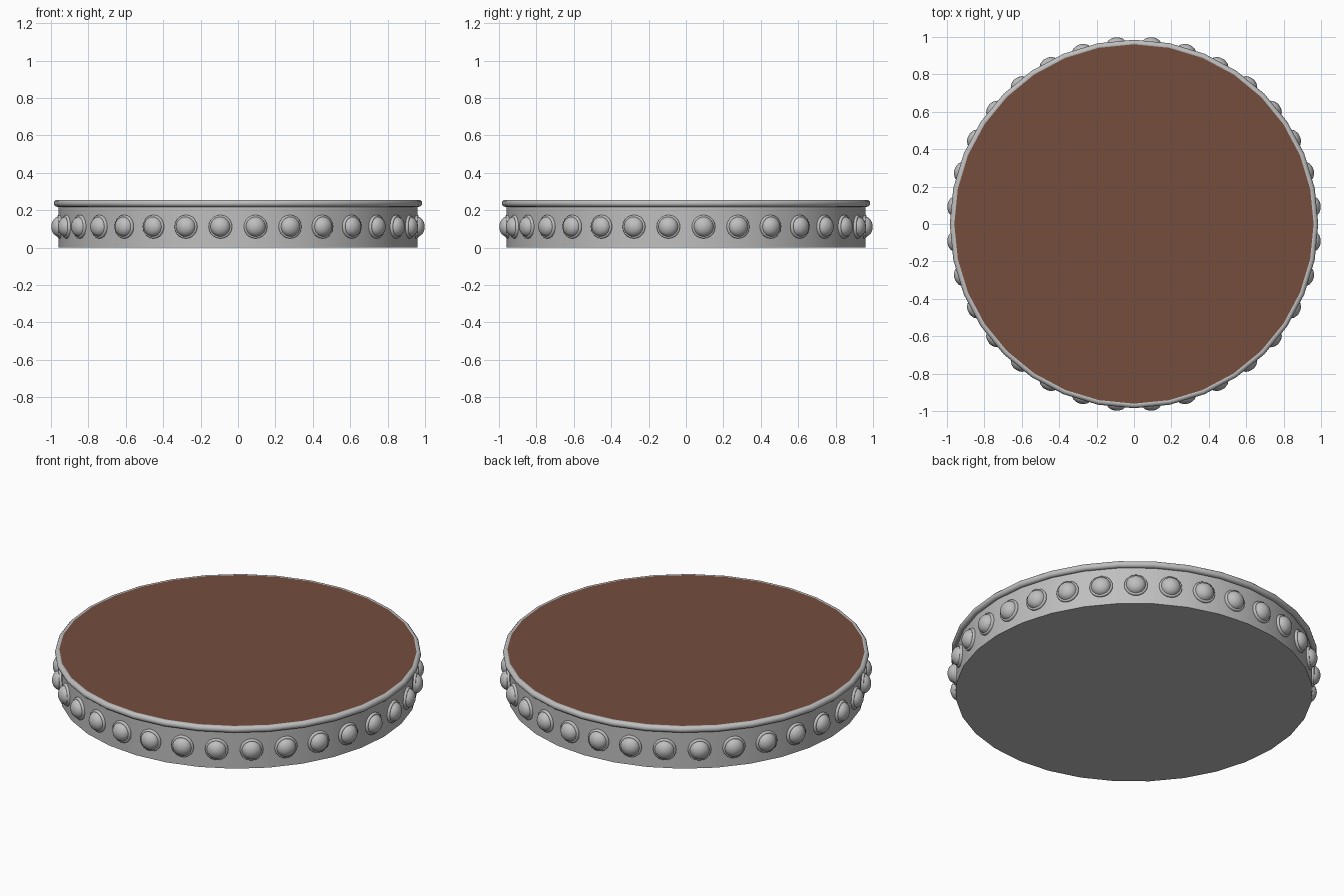
import bpy, bmesh, math
from mathutils import Matrix, Vector

cube = bpy.data.objects.get("Cube")
if cube:
    bpy.data.objects.remove(cube, do_unlink=True)

SIDES = 32
STEP = math.tau / SIDES
RADIUS = 0.96


def material(name, rgb):
    mat = bpy.data.materials.new(name)
    mat.use_nodes = True
    color = (*rgb, 1)
    mat.diffuse_color = color
    mat.node_tree.nodes["Principled BSDF"].inputs["Base Color"].default_value = color
    return mat


metal = material("grey_metal", (0.52, 0.52, 0.52))
brown = material("brown_top", (0.175, 0.074, 0.048))


def finish(bm, name, mat, angle=40):
    bmesh.ops.recalc_face_normals(bm, faces=bm.faces)
    mesh = bpy.data.meshes.new(name)
    bm.to_mesh(mesh)
    bm.free()
    mesh.materials.append(mat)
    obj = bpy.data.objects.new(name, mesh)
    bpy.context.collection.objects.link(obj)
    bpy.ops.object.select_all(action="DESELECT")
    obj.select_set(True)
    bpy.context.view_layer.objects.active = obj
    bpy.ops.object.shade_smooth_by_angle(angle=math.radians(angle))
    return obj


def lathe(profile, steps, closed=False):
    """Spin (radius, z) points around the z axis."""
    bm = bmesh.new()
    verts = [bm.verts.new((r, 0, z)) for r, z in profile]
    edges = [bm.edges.new(pair) for pair in zip(verts, verts[1:])]
    if closed:
        edges.append(bm.edges.new((verts[-1], verts[0])))
    bmesh.ops.spin(bm, geom=verts + edges, cent=(0, 0, 0), axis=(0, 0, 1),
                   angle=math.tau, steps=steps, use_duplicate=False)
    bmesh.ops.remove_doubles(bm, verts=bm.verts, dist=0.0001)
    return bm


# Drum body with a closed underside
finish(lathe([(0, 0), (RADIUS, 0), (RADIUS, 0.235), (0, 0.235)], SIDES), "drum_body", metal)

# Rounded rim around the top edge
RIM_R, RIM_Z, RIM_T = 0.966, 0.237, 0.019
ring = [(RIM_R + RIM_T * math.cos(a), RIM_Z + RIM_T * math.sin(a))
        for a in (math.tau * i / 12 for i in range(12))]
finish(lathe(ring, SIDES, closed=True), "top_rim", metal, 60)

# Brown top panel, nearly flush with the rim
finish(lathe([(0, 0.23), (0.962, 0.23), (0.962, 0.2545), (0, 0.2545)], SIDES),
       "top_panel", brown)

# Domed studs with a collar, one at the middle of each flat side
stud = [(0.063, 0), (0.063, 0.012), (0.061, 0.017), (0.057, 0.019), (0.053, 0.018),
        (0.051, 0.024), (0.046, 0.033), (0.037, 0.042), (0.025, 0.048), (0.012, 0.052), (0, 0.053)]
stud_mesh = finish(lathe(stud, 20), "stud", metal, 50).data
for i in range(SIDES):
    angle = (i + 0.5) * STEP
    obj = bpy.data.objects["stud"] if i == 0 else bpy.data.objects.new(f"stud_{i}", stud_mesh)
    if i:
        bpy.context.collection.objects.link(obj)
    obj.matrix_world = (Matrix.Translation((0, 0, 0.112))
                        @ Matrix.Rotation(angle, 4, "Z")
                        @ Matrix.Translation(Vector((0.95, 0, 0)))
                        @ Matrix.Rotation(math.pi / 2, 4, "Y"))
